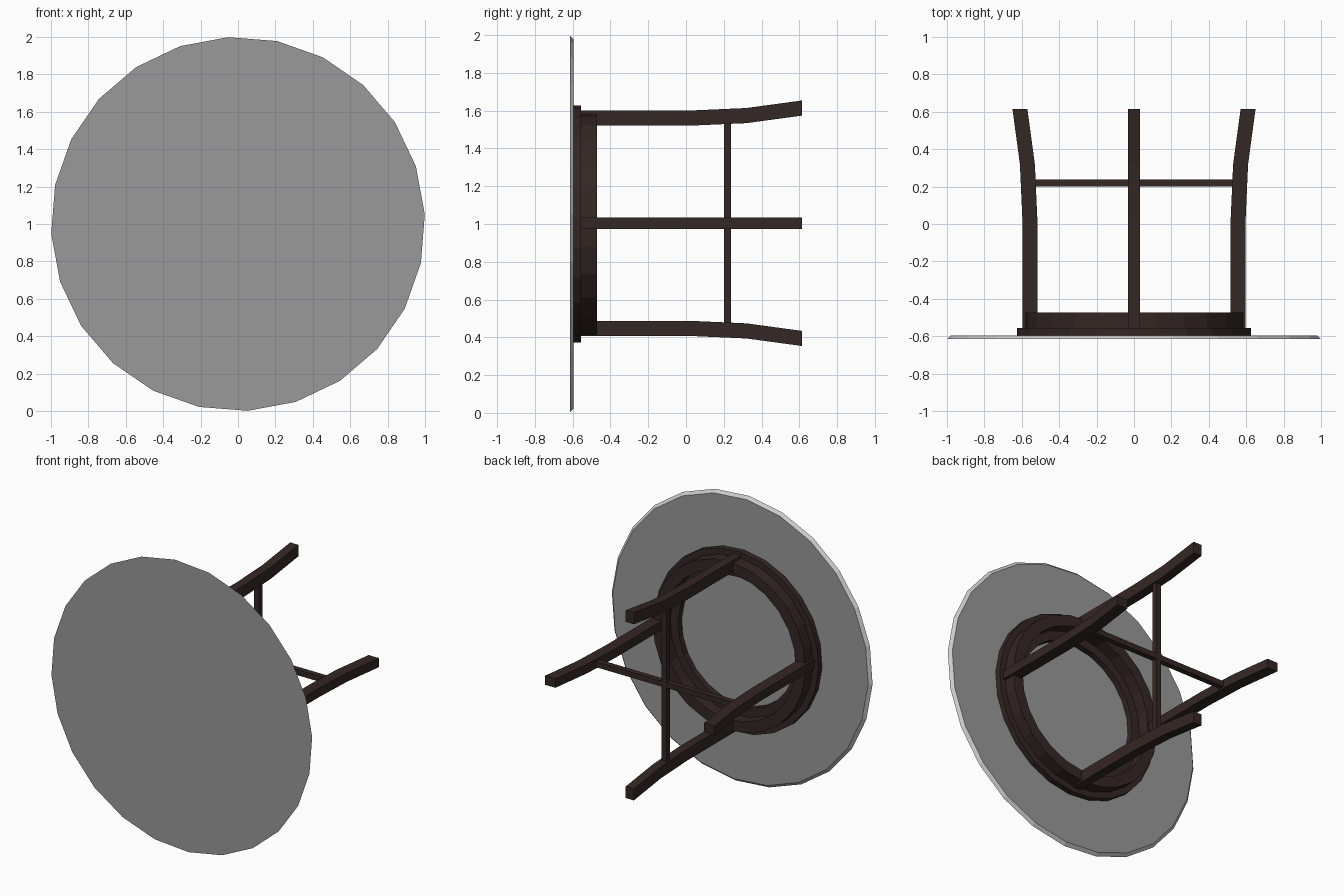
import bpy, bmesh, math
from mathutils import Matrix

if "Cube" in bpy.data.objects:
    bpy.data.objects.remove(bpy.data.objects["Cube"])

SIDES, PHASE, CZ = 24, math.radians(3), 1.0


def material(name, r, g, b):
    m = bpy.data.materials.new(name)
    m.diffuse_color = (r, g, b, 1)
    m.use_nodes = True
    m.node_tree.nodes["Principled BSDF"].inputs["Base Color"].default_value = m.diffuse_color
    return m


wood = material("dark_wood", 0.034, 0.020, 0.018)
dark_grey = material("dark_grey", 0.32, 0.32, 0.32)
rim_grey = material("rim_grey", 0.8, 0.8, 0.8)


def finish(bm, name, mat):
    bmesh.ops.recalc_face_normals(bm, faces=bm.faces)
    me = bpy.data.meshes.new(name)
    bm.to_mesh(me)
    bm.free()
    ob = bpy.data.objects.new(name, me)
    bpy.context.collection.objects.link(ob)
    me.materials.append(mat)
    return ob


def lathe(name, profile, hollow, mat):
    """Spin (radius, y) points about the y axis; hollow closes the profile, solid caps it."""
    bm = bmesh.new()
    rings = []
    for r, y in profile:
        ring = []
        for i in range(SIDES):
            a = PHASE + 2 * math.pi * i / SIDES
            ring.append(bm.verts.new((r * math.cos(a), y, CZ + r * math.sin(a))))
        rings.append(ring)
    pairs = list(zip(rings, rings[1:]))
    if hollow:
        pairs.append((rings[-1], rings[0]))
    else:
        bm.faces.new(rings[0])
        bm.faces.new(rings[-1])
    for a, b in pairs:
        for i in range(SIDES):
            j = (i + 1) % SIDES
            bm.faces.new((a[i], a[j], b[j], b[i]))
    return finish(bm, name, mat)


def tube(r_in, r_out, y0, y1):
    return [(r_in, y0), (r_out, y0), (r_out, y1), (r_in, y1)]


# Round top: dark faces with a lighter chamfered rim
top = lathe("table_top", [(1.0, -0.615), (0.98, -0.595)], False, dark_grey)
top.data.materials.append(rim_grey)
for face in top.data.polygons:
    face.material_index = int(len(face.vertices) == 4)

# Two stacked rings behind the top
lathe("mounting_ring", tube(0.45, 0.627, -0.595, -0.555), True, wood)
lathe("apron_ring", tube(0.51, 0.585, -0.555, -0.472), True, wood)

# Four legs: straight then splayed outwards, (centre radius, y)
LEG = [(0.557, -0.555), (0.557, 0.03), (0.57, 0.32), (0.61, 0.615)]
HALF_DEPTH, HALF_WIDTH = 0.04, 0.031
for k, side in enumerate(("right", "upper", "left", "lower")):
    bm = bmesh.new()
    sections = []
    for r, y in LEG:
        sections.append([bm.verts.new((r + dr * HALF_DEPTH, y, dz * HALF_WIDTH))
                         for dr, dz in ((-1, -1), (1, -1), (1, 1), (-1, 1))])
    for a, b in zip(sections, sections[1:]):
        for i in range(4):
            j = (i + 1) % 4
            bm.faces.new((a[i], a[j], b[j], b[i]))
    bm.faces.new(sections[0])
    bm.faces.new(sections[-1])
    bm.transform(Matrix.Translation((0, 0, CZ + 0.004)) @ Matrix.Rotation(-k * math.pi / 2, 4, 'Y'))
    finish(bm, side + "_leg", wood)

# Crossed stretchers between opposite legs
for name, size in (("horizontal_stretcher", (1.06, 0.038, 0.038)),
                   ("vertical_stretcher", (0.038, 0.038, 1.06))):
    bm = bmesh.new()
    bmesh.ops.create_cube(bm, size=1)
    bm.transform(Matrix.Translation((0, 0.22, CZ + 0.004)) @ Matrix.Diagonal((*size, 1)))
    finish(bm, name, wood)
